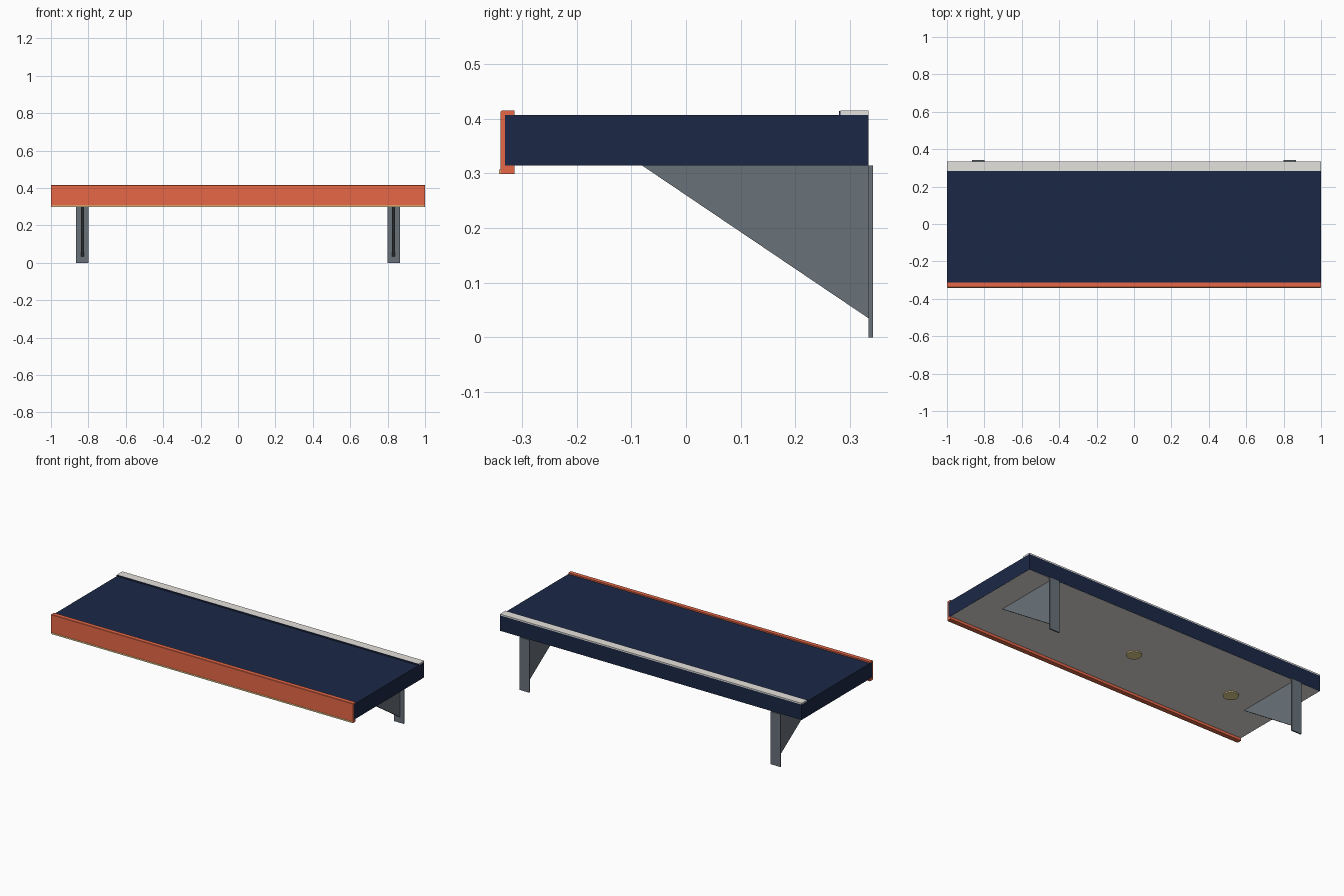
import bpy, bmesh, math

if "Cube" in bpy.data.objects:
    bpy.data.objects.remove(bpy.data.objects["Cube"])


def material(name, rgb):
    m = bpy.data.materials.new(name)
    # sRGB 0-255 to linear
    lin = [((c / 255 + 0.055) / 1.055) ** 2.4 for c in rgb]
    m.diffuse_color = (*lin, 1)
    m.use_nodes = True
    m.node_tree.nodes["Principled BSDF"].inputs["Base Color"].default_value = m.diffuse_color
    return m


NAVY = material("navy", (27, 40, 70))
ORANGE = material("orange", (232, 104, 72))
CREAM = material("cream", (250, 230, 160))
PALE = material("pale_grey", (229, 226, 221))
STEEL = material("steel_grey", (105, 114, 122))


def finish(name, bm, mat):
    mesh = bpy.data.meshes.new(name)
    bm.to_mesh(mesh)
    bm.free()
    mesh.materials.append(mat)
    ob = bpy.data.objects.new(name, mesh)
    bpy.context.collection.objects.link(ob)
    return ob


def extrude_yz(name, points, x0, x1, mat):
    """Closed (y, z) profile extruded along x."""
    bm = bmesh.new()
    face = bm.faces.new([bm.verts.new((x0, y, z)) for y, z in points])
    ext = bmesh.ops.extrude_face_region(bm, geom=[face])
    verts = [g for g in ext["geom"] if isinstance(g, bmesh.types.BMVert)]
    bmesh.ops.translate(bm, verts=verts, vec=(x1 - x0, 0, 0))
    bmesh.ops.recalc_face_normals(bm, faces=bm.faces)
    return finish(name, bm, mat)


def box(name, x0, x1, y0, y1, z0, z1, mat):
    return extrude_yz(name, [(y0, z0), (y1, z0), (y1, z1), (y0, z1)], x0, x1, mat)


# Canopy slab and the lining under it
box("canopy_slab", -1, 1, -0.331, 0.334, 0.315, 0.407, NAVY)
box("soffit_panel", -0.999, 0.999, -0.314, 0.333, 0.3145, 0.316, PALE)

# Front fascia: channel wrapping the slab's front edge, softened outer corners
extrude_yz("front_fascia", [
    (-0.338, 0.299), (-0.314, 0.299), (-0.314, 0.315), (-0.331, 0.315),
    (-0.331, 0.407), (-0.314, 0.407), (-0.314, 0.415), (-0.338, 0.415),
    (-0.340, 0.413), (-0.340, 0.301)],
    -1, 1, ORANGE)
box("fascia_trim", -0.998, 0.998, -0.342, -0.339, 0.299, 0.307, CREAM)

# Rear wall flashing with its sealing strip
box("wall_flashing", -1, 1, 0.283, 0.334, 0.407, 0.415, PALE)
box("flashing_seal", -1, 1, 0.280, 0.283, 0.407, 0.4145, NAVY)

# Wall brackets: back plate and triangular gusset
for side, sx in (("left", -1), ("right", 1)):
    cx = sx * 0.832
    box(side + "_bracket_plate", cx - 0.033, cx + 0.033, 0.334, 0.342, 0, 0.315, STEEL)
    extrude_yz(side + "_bracket_gusset",
               [(-0.081, 0.315), (0.334, 0.035), (0.334, 0.315)],
               cx - 0.008, cx + 0.008, STEEL)

# Downlights in the soffit
for i, x in enumerate((-0.667, 0, 0.667)):
    bm = bmesh.new()
    bmesh.ops.create_cone(bm, cap_ends=True, segments=24,
                          radius1=0.042, radius2=0.042, depth=0.008)
    bmesh.ops.translate(bm, verts=bm.verts, vec=(x, 0, 0.312))
    finish("downlight_%d" % (i + 1), bm, CREAM)
